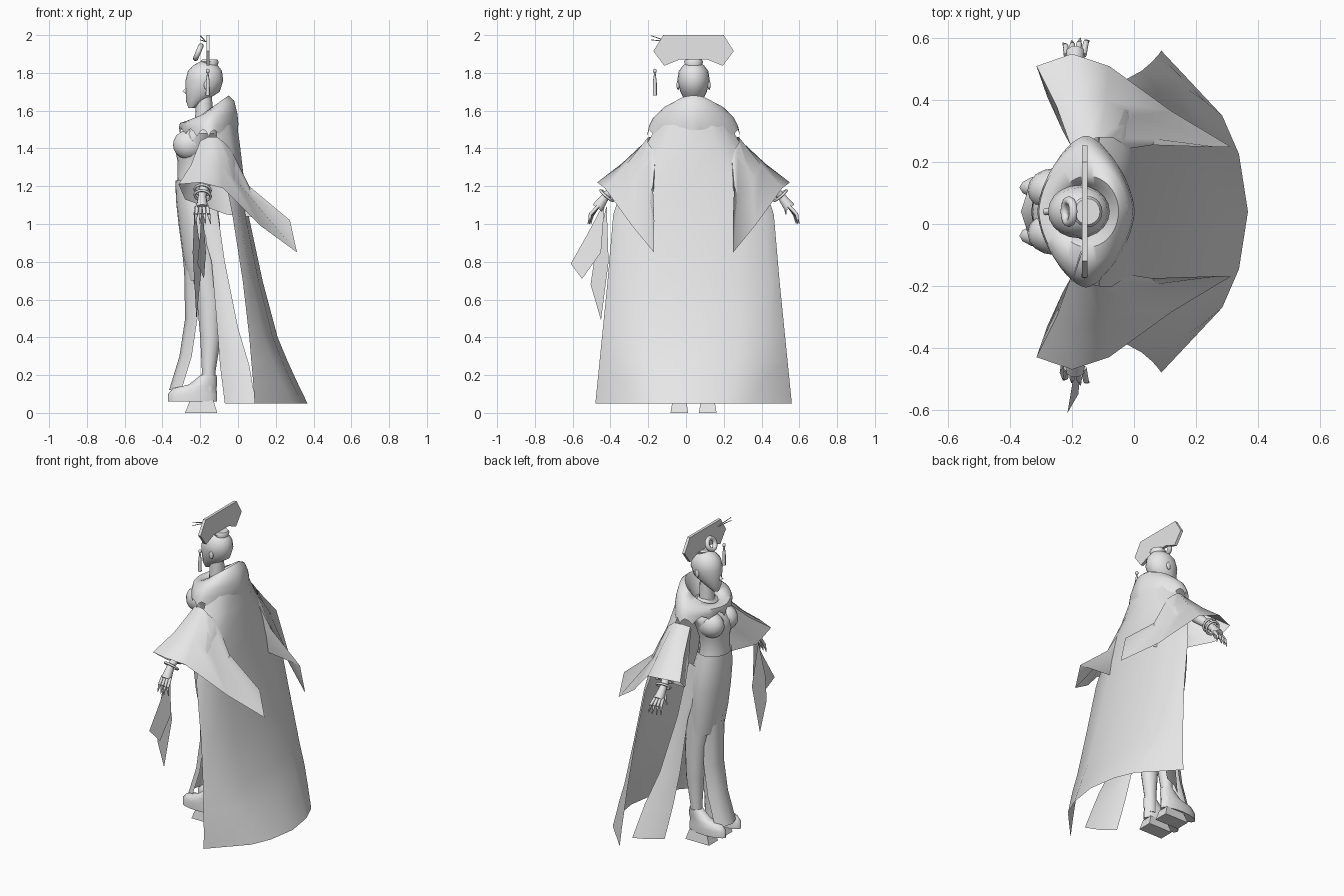
import bpy, bmesh
from math import sin, cos, pi, radians, copysign
from mathutils import Vector

cube = bpy.data.objects.get("Cube")
if cube:
    bpy.data.objects.remove(cube)

MID = 0.04  # symmetry plane of the figure in y
built = []
grey = bpy.data.materials.new("plain grey")
grey.use_nodes = True
grey.diffuse_color = (0.8, 0.8, 0.8, 1)
grey.node_tree.nodes["Principled BSDF"].inputs["Base Color"].default_value = (0.8, 0.8, 0.8, 1)


def finish(name, bm):
    bmesh.ops.recalc_face_normals(bm, faces=bm.faces)
    mesh = bpy.data.meshes.new(name)
    bm.to_mesh(mesh)
    bm.free()
    mesh.materials.append(grey)
    obj = bpy.data.objects.new(name, mesh)
    bpy.context.collection.objects.link(obj)
    built.append(obj)
    return obj


def loft(name, rings, closed=True, cap=True):
    """Skin a list of point rings, y measured from the symmetry plane."""
    bm = bmesh.new()
    rows = [[bm.verts.new((x, y + MID, z)) for x, y, z in ring] for ring in rings]
    n = len(rows[0])
    for a, b in zip(rows, rows[1:]):
        for i in range(n if closed else n - 1):
            j = (i + 1) % n
            bm.faces.new((a[i], a[j], b[j], b[i]))
    if closed and cap:
        bm.faces.new(rows[0])
        bm.faces.new(rows[-1])
    return finish(name, bm)


def oval(z, cx, rx, ry, cy=0, n=20):
    return [(cx + rx * cos(2 * pi * i / n), cy + ry * sin(2 * pi * i / n), z) for i in range(n)]


def ball(name, centre, radii):
    bm = bmesh.new()
    bmesh.ops.create_uvsphere(bm, u_segments=16, v_segments=10, radius=1)
    for v in bm.verts:
        v.co = Vector([c + r * p for c, r, p in zip(centre, radii, v.co)]) + Vector((0, MID, 0))
    return finish(name, bm)


def rod(name, start, end, r1, r2, n=8):
    start, end = Vector(start), Vector(end)
    q = (end - start).to_track_quat("Z", "Y")
    ends = [[start.lerp(end, t) + q @ Vector((r * cos(2 * pi * i / n), r * sin(2 * pi * i / n), 0))
             for i in range(n)] for t, r in ((0, r1), (1, r2))]
    return loft(name, ends)


def ring(name, centre, axis, major, minor):
    q = Vector(axis).to_track_quat("Z", "Y")
    rows = []
    for i in range(21):
        a = 2 * pi * i / 20
        rows.append([Vector(centre) + q @ Vector((cos(a) * (major + minor * cos(b)),
                     sin(a) * (major + minor * cos(b)), minor * sin(b)))
                     for b in [2 * pi * k / 8 for k in range(8)]])
    return loft(name, rows, cap=False)


def sheet(name, points):
    bm = bmesh.new()
    bm.faces.new([bm.verts.new(p) for p in points])
    return finish(name, bm)


# Head, neck and bun
loft("head", [oval(*r) for r in (
    (1.615, -.245, .018, .02), (1.65, -.225, .05, .045), (1.7, -.187, .09, .07), (1.76, -.178, .1, .086),
    (1.81, -.175, .09, .078), (1.84, -.172, .065, .055), (1.86, -.17, .03, .03))])
rod("nose", (-.255, 0, 1.735), (-.285, 0, 1.695), .006, .012)
rod("neck", (-.18, 0, 1.48), (-.18, 0, 1.69), .05, .042, 14)
loft("hair_bun", [oval(1.83, -.145, .035, .04), oval(1.86, -.15, .048, .05), oval(1.872, -.15, .04, .042)])

# Fan-shaped headdress plate with its ornaments
half = [(0, 2.0), (.16, 2.0), (.213, 1.915), (.155, 1.838), (.075, 1.87), (0, 1.87)]
outline = half + [(-y, z) for y, z in half[-2:0:-1]]
loft("headdress_plate", [[(x, y, z) for y, z in outline] for x in (-.168, -.15)])
ring("headdress_ring", (-.21, 0, 1.91), (-.92, 0, .39), .036, .014)
ball("tassel_bead", (-.16, -.205, 1.81), (.01, .01, .012))
rod("tassel_top", (-.16, -.205, 1.8), (-.16, -.205, 1.755), .004, .01)
rod("tassel", (-.16, -.205, 1.76), (-.16, -.205, 1.68), .01, .011)
for k in range(2):
    rod(f"hairpin_{k + 1}", (-.17, -.13, 1.965), (-.2, -.225, 1.975 + .022 * k), .003, .002)


# Fur collar, pointed at the shoulders and tilted high at the back, with a scalloped hem
def collar_ring(cx, rx, ry, z, tilt, power, scallop=0):
    n = 48
    return [(cx + rx * copysign(abs(cos(a)) ** power, cos(a)), ry * copysign(abs(sin(a)) ** power, sin(a)),
             z + tilt * cos(a) + scallop * abs(sin(a * 6)))
            for a in [2 * pi * i / n for i in range(n)]]


loft("fur_collar", [collar_ring(*r) for r in (
    (-.17, .06, .07, 1.52, .03, 1), (-.15, .085, .09, 1.585, .065, 1), (-.15, .1, .115, 1.61, .07, 1),
    (-.15, .13, .17, 1.598, .055, 1.1), (-.155, .152, .215, 1.56, .025, 1.2), (-.155, .157, .235, 1.52, .01, 1.25),
    (-.155, .15, .245, 1.46, -.005, 1.25, .04))], cap=False)

# Torso and upper skirt
loft("torso", [oval(*r) for r in (
    (1.18, -.235, .092, .115), (1.25, -.238, .082, .103), (1.33, -.235, .085, .107), (1.38, -.233, .097, .122),
    (1.43, -.222, .105, .135), (1.48, -.195, .1, .155), (1.53, -.175, .06, .1), (1.56, -.175, .045, .05))])
loft("upper_skirt", [oval(*r) for r in (
    (1.23, -.237, .095, .117), (1.12, -.22, .108, .137), (1.0, -.205, .11, .145), (.85, -.195, .1, .14),
    (.7, -.18, .085, .13))], cap=False)

# Front skirt panel
panel = ((1.21, -.332, .06), (1.0, -.31, .075), (.75, -.285, .085), (.5, -.28, .085), (.3, -.31, .085), (.12, -.365, .09))
loft("front_skirt_panel", [[(x + .065, -w, z), (x + .02, -w * .7, z), (x, 0, z), (x + .02, w * .7, z),
                            (x + .065, w, z)] for z, x, w in panel], closed=False)

# Long cape: broad back, creased into side flaps, kicking out above the floor
cape = ((1.56, -.12, .17, -.06, .14, -.01), (1.42, -.11, .25, -.04, .2, .01), (1.25, -.07, .36, -.02, .32, .03),
        (1.05, -.03, .425, .005, .385, .055), (.7, .025, .455, .07, .4, .13), (.4, .06, .485, .135, .405, .21),
        (.28, .07, .497, .18, .39, .26), (.17, .08, .508, .225, .36, .31), (.05, .088, .52, .285, .31, .368))
rows = []
for z, ex, ew, mx, mw, bx in cape:
    side = [(ex, ew, z), (mx, mw, z), (bx - (bx - mx) * .35, mw * .6, z)]
    rows.append(side + [(bx, 0, z)] + [(x, -y, z) for x, y, z in reversed(side)])
loft("cape", rows, closed=False)

for s, tag in ((1, "right"), (-1, "left")):
    # Bust and ears
    ball(tag + "_bust", (-.258, s * .07, 1.42), (.086, .07, .08))
    ball(tag + "_ear", (-.165, s * .082, 1.735), (.015, .008, .025))

    # Legs, shoes and platform soles
    loft(tag + "_leg", [oval(z, cx, rx, ry, s * d, 14) for z, cx, rx, ry, d in (
        (.95, -.195, .09, .07, .066), (.6, -.15, .068, .062, .07), (.4, -.145, .055, .052, .072),
        (.22, -.155, .036, .036, .074), (.1, -.16, .04, .036, .075))])
    loft(tag + "_shoe", [oval(z, cx, rx, ry, s * .078, 16) for z, cx, rx, ry in (
        (.06, -.24, .13, .046), (.1, -.24, .13, .046), (.13, -.23, .115, .042), (.15, -.185, .075, .038),
        (.2, -.155, .042, .036))])
    loft(tag + "_platform_sole", [[(x, s * (.075 + y), z) for x, y in ((x0, -w), (x1, -w), (x1, w), (x0, w))]
         for z, x0, x1, w in ((0, -.28, -.11, .047), (.065, -.255, -.13, .036))])

    # Trailing side panel of the skirt
    loft(tag + "_skirt_train", [[(ax, s * ay, z), ((ax + bx) / 2, s * (ay + by) / 2 + s * .015, z), (bx, s * by, z)]
         for z, ax, ay, bx, by in ((1.15, -.24, .12, -.12, .1), (.8, -.14, .14, -.07, .15),
                                   (.45, -.11, .18, .0, .23), (.25, -.095, .23, .06, .3),
                                   (.05, -.07, .28, .095, .38))], closed=False)

    # Wide hanging sleeve: shoulder loop, elbow loop and pointed opening
    shoulder = ((-.2, .2, 1.44), (-.16, .23, 1.46), (-.11, .24, 1.46), (-.07, .24, 1.43), (-.04, .22, 1.4),
                (-.04, .2, 1.38), (-.08, .17, 1.34), (-.18, .17, 1.37))
    elbow = ((-.25, .34, 1.31), (-.18, .38, 1.32), (-.09, .36, 1.31), (.0, .31, 1.22), (.07, .235, 1.15),
             (.06, .215, 1.2), (-.05, .2, 1.18), (-.23, .26, 1.24))
    mouth = ((-.315, .47, 1.21), (-.2, .51, 1.22), (-.08, .47, 1.19), (.12, .325, .99), (.312, .21, .85),
             (.275, .208, 1.02), (-.06, .22, 1.05), (-.28, .37, 1.13))
    loft(tag + "_sleeve", [[(x, s * y, z) for x, y, z in loop] for loop in (shoulder, elbow, mouth)], cap=False)

    # Arm, bracelets and hand
    rod(tag + "_upper_arm", (-.15, s * .19, 1.42), (-.16, s * .35, 1.26), .045, .034, 12)
    rod(tag + "_forearm", (-.16, s * .35, 1.26), (-.19, s * .46, 1.15), .034, .022, 12)
    for k in range(2):
        ring(f"{tag}_bracelet_{k + 1}", (-.187, s * (.435 + .025 * k), 1.18 - .03 * k), (-.1, s * .6, -.7), .042, .007)
    rod(tag + "_palm", (-.19, s * .455, 1.16), (-.19, s * .51, 1.085), .02, .032, 10)
    for k in range(4):
        x = -.217 + .018 * k
        knuckle = (x - .004 + .004 * k, s * (.535 + .004 * k), 1.05)
        rod(f"{tag}_finger_{k + 1}", (x, s * .505, 1.095), knuckle, .01, .009)
        rod(f"{tag}_nail_{k + 1}", knuckle, (x - .012 + .01 * k, s * (.56 - .008 * abs(k - 2)), 1.0), .009, .002)
    rod(tag + "_thumb", (-.205, s * .48, 1.12), (-.235, s * .49, 1.05), .011, .003)

# Ribbons trailing from one wrist
sheet("outer_ribbon", [(-.19, -.43, 1.12), (-.2, -.52, .95), (-.215, -.61, .79), (-.18, -.55, .71), (-.17, -.45, .85)])
sheet("inner_ribbon", [(-.23, -.42, 1.1), (-.24, -.48, .85), (-.23, -.505, .68), (-.22, -.45, .49), (-.19, -.41, .8)])

# Smooth shading with crisp creases
bpy.ops.object.select_all(action="DESELECT")
for obj in built:
    obj.select_set(True)
bpy.context.view_layer.objects.active = built[0]
bpy.ops.object.shade_smooth_by_angle(angle=radians(50))
